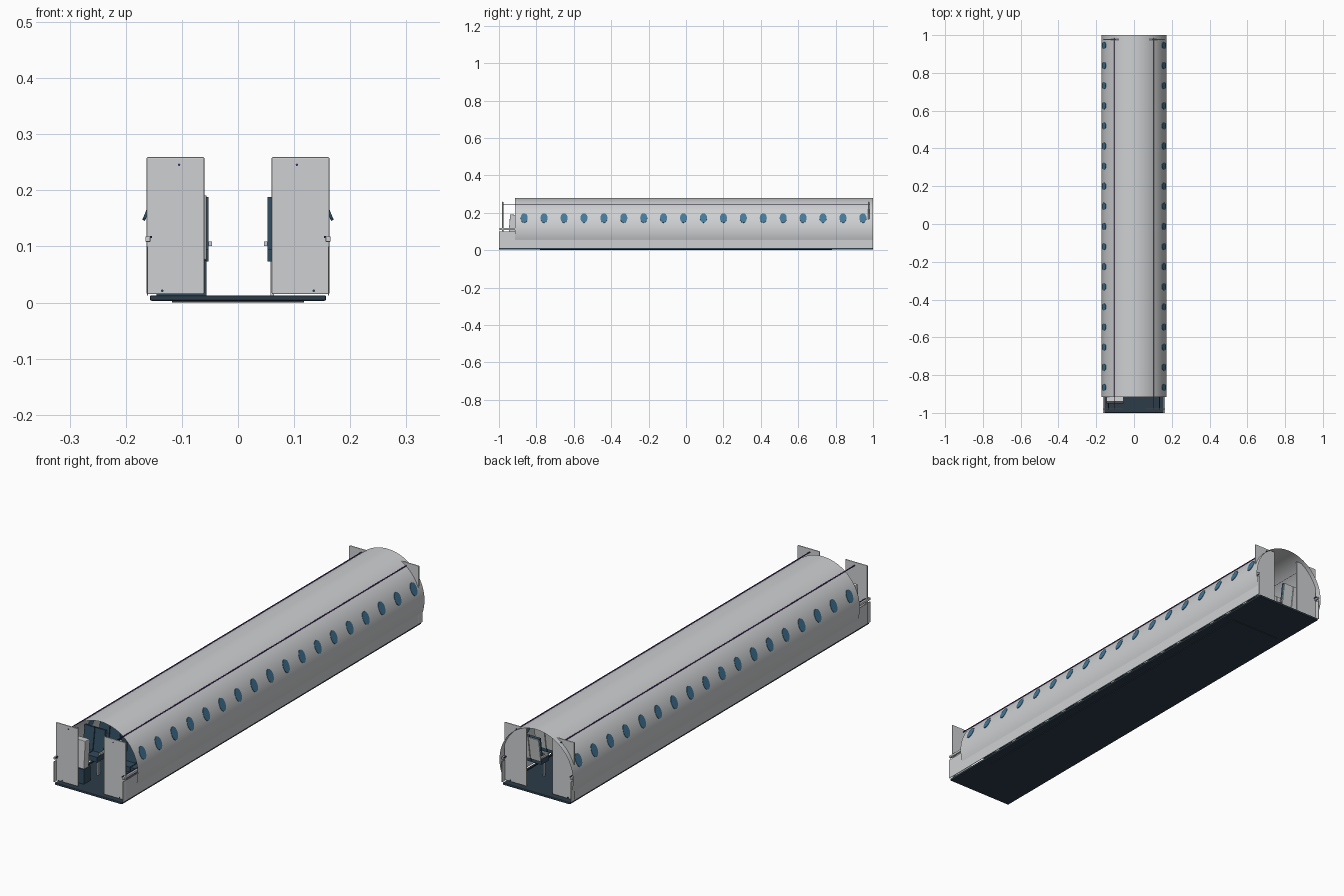
import bpy, bmesh, math
from mathutils import Matrix, Vector

cube = bpy.data.objects.get("Cube")
if cube:
    bpy.data.objects.remove(cube, do_unlink=True)


def material(name, rgb):
    m = bpy.data.materials.new(name)
    m.use_nodes = True
    m.diffuse_color = (*rgb, 1)
    m.node_tree.nodes["Principled BSDF"].inputs["Base Color"].default_value = (*rgb, 1)
    return m


GREY = material("light_grey", (0.62, 0.63, 0.64))
SLATE = material("dark_slate", (0.025, 0.045, 0.065))
BLUE = material("window_blue", (0.06, 0.19, 0.32))
NAVY = material("seat_blue", (0.03, 0.07, 0.11))
PURPLE = material("cable_purple", (0.06, 0.02, 0.15))

R, CZ = 0.172, 0.107          # shell radius and axis height
FRONT, BACK = -0.915, 1.0     # shell ends
PITCH, ROWS = 0.1065, 18
FIRST = -0.865


def finish(name, bm, mat):
    bmesh.ops.recalc_face_normals(bm, faces=bm.faces)
    me = bpy.data.meshes.new(name)
    bm.to_mesh(me)
    bm.free()
    me.materials.append(mat)
    ob = bpy.data.objects.new(name, me)
    bpy.context.collection.objects.link(ob)
    return ob


def add_box(bm, lo, hi, tilt=0):
    lo, hi = Vector(lo), Vector(hi)
    mid, size = (lo + hi) / 2, hi - lo
    mat = Matrix.Translation(mid) @ Matrix.Rotation(tilt, 4, 'X') @ Matrix.Diagonal((*size, 1))
    bmesh.ops.create_cube(bm, size=1, matrix=mat)


def box(name, lo, hi, mat, bevel=0, tilt=0):
    bm = bmesh.new()
    add_box(bm, lo, hi, tilt)
    ob = finish(name, bm, mat)
    if bevel:
        mod = ob.modifiers.new("Bevel", 'BEVEL')
        mod.width, mod.segments = bevel, 2
    return ob


def span(side, a, b):
    """Order an x range mirrored to one side."""
    return sorted((side * a, side * b))


# Floor and the keel plate under it
box("floor", (-0.157, -1, 0.003), (0.157, 1, 0.013), SLATE, 0.003)
box("floor_underplate", (-0.118, -0.78, 0), (0.118, 0.78, 0.004), SLATE)

# Open, thin upper shell
bm = bmesh.new()
start = math.asin((0.055 - CZ) / R)
STEPS = 48
rings = []
for i in range(STEPS + 1):
    a = start + (math.pi - 2 * start) * i / STEPS
    x, z = R * math.cos(a), CZ + R * math.sin(a)
    rings.append([bm.verts.new((x, y, z)) for y in (FRONT, BACK)])
for p, q in zip(rings, rings[1:]):
    bm.faces.new((p[0], p[1], q[1], q[0]))
shell = finish("cabin_shell", bm, GREY)
for f in shell.data.polygons:
    f.use_smooth = True

for side, label in ((1, "left"), (-1, "right")):
    # Lower side wall with its rail
    x0, x1 = span(side, 0.160, 0.1625)
    box(label + "_lower_wall", (x0, -1, 0.013), (x1, 1, 0.1), GREY)
    x0, x1 = span(side, 0.156, 0.165)
    box(label + "_wall_rail", (x0, -0.998, 0.108), (x1, 0.998, 0.118), GREY, 0.002)
    x0, x1 = span(side, 0.153, 0.157)
    box(label + "_rail_cable", (x0, -0.996, 0.115), (x1, 0.996, 0.119), PURPLE)

    # Partition panels at both ends
    x0, x1 = span(side, 0.06, 0.163)
    for y, end in ((-0.98, "front"), (0.977, "rear")):
        box(f"{label}_{end}_partition", (x0, y - 0.003, 0.015), (x1, y + 0.003, 0.259), GREY, 0.002)

    # Long cables through the panels
    for cx, cz, mat, part in ((0.105, 0.2455, PURPLE, "ceiling"), (0.135, 0.021, SLATE, "floor")):
        bm = bmesh.new()
        turn = Matrix.Translation((side * cx, 0, cz)) @ Matrix.Rotation(math.pi / 2, 4, 'X')
        bmesh.ops.create_cone(bm, cap_ends=True, segments=8, radius1=0.0022, radius2=0.0022,
                              depth=1.97, matrix=turn)
        finish(f"{label}_{part}_cable", bm, mat)

    # Oval windows lying against the shell
    bm = bmesh.new()
    tilt = math.asin((0.172 - CZ) / R)
    for i in range(ROWS):
        place = (Matrix.Translation((0, FIRST + i * PITCH, CZ))
                 @ Matrix.Rotation(-tilt, 4, 'Y')
                 @ Matrix.Translation((R - 0.0013, 0, 0))
                 @ Matrix.Rotation(math.pi / 2, 4, 'Y')
                 @ Matrix.Diagonal((0.027, 0.019, 1, 1)))
        if side < 0:
            place = Matrix.Diagonal((-1, 1, 1, 1)) @ place
        bmesh.ops.create_cone(bm, cap_ends=True, segments=20, radius1=1, radius2=1,
                              depth=0.005, matrix=place)
    finish(label + "_windows", bm, BLUE)

    # Seat rows: cushions, backs, back covers and aisle armrests
    cushions, covers, arms = bmesh.new(), bmesh.new(), bmesh.new()
    for i in range(ROWS - 1):
        y = FIRST + 0.045 + i * PITCH
        for s in range(2):
            x0, x1 = span(side, 0.053 + s * 0.05, 0.1 + s * 0.05)
            add_box(cushions, (x0, y - 0.045, 0.073), (x1, y + 0.005, 0.095))
            add_box(cushions, (x0, y + 0.002, 0.085), (x1, y + 0.014, 0.188), -0.15)
            add_box(covers, (x0, y + 0.014, 0.09), (x1, y + 0.018, 0.185), -0.15)
        x0, x1 = span(side, 0.046, 0.053)
        add_box(arms, (x0, y - 0.035, 0.101), (x1, y + 0.008, 0.109))
        x0, x1 = span(side, 0.058, 0.064)
        add_box(arms, (x0, y - 0.03, 0.013), (x1, y - 0.02, 0.073))
    finish(label + "_seat_cushions", cushions, NAVY)
    finish(label + "_seat_back_covers", covers, GREY)
    finish(label + "_seat_armrests", arms, GREY)

# Upright cabinet behind the front right partition
box("front_cabinet", (-0.145, -0.945, 0.075), (-0.056, -0.912, 0.19), GREY, 0.002, -0.08)
box("front_cabinet_base", (-0.145, -0.95, 0.013), (-0.056, -0.905, 0.075), NAVY)
